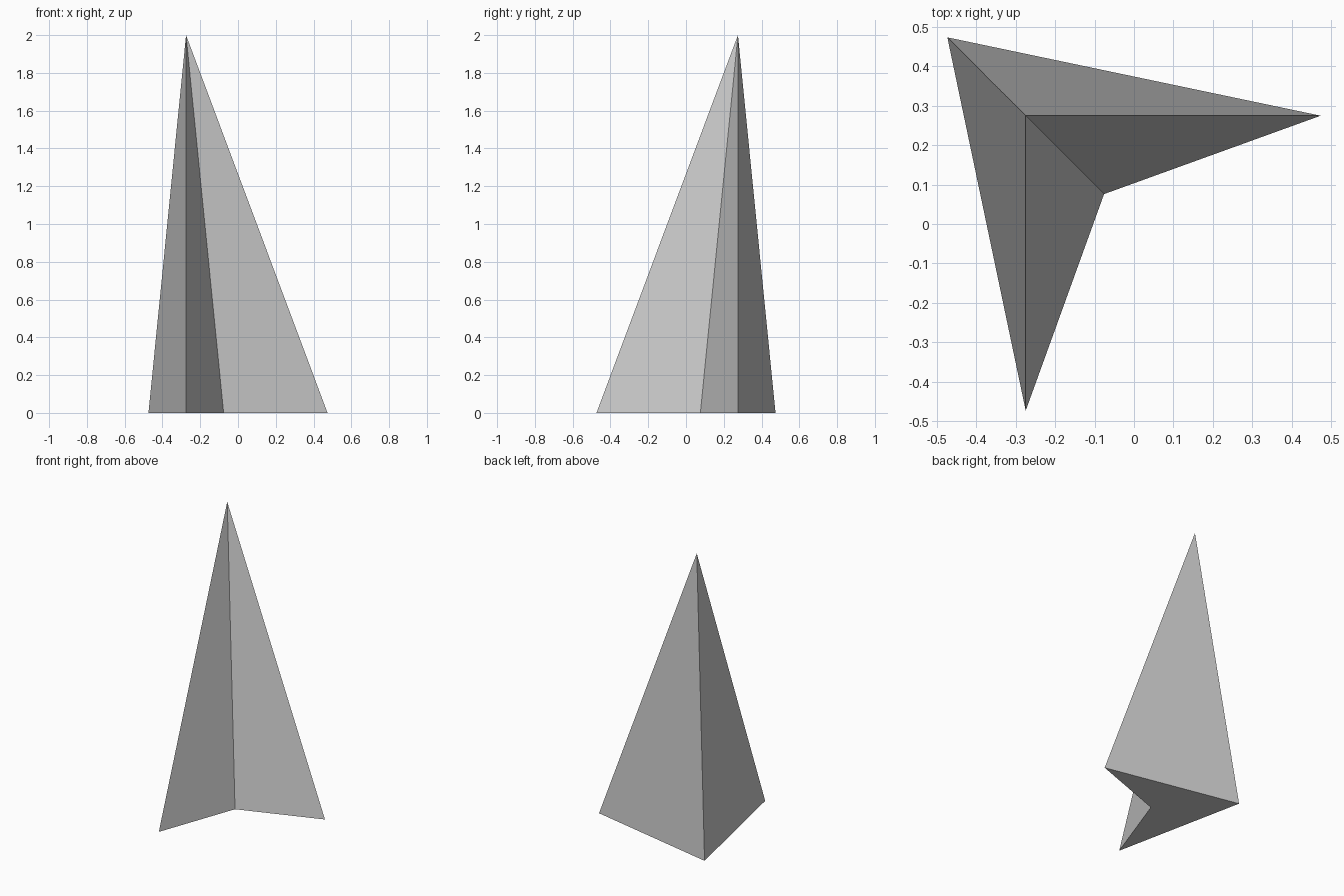
import bpy, bmesh

if "Cube" in bpy.data.objects:
    bpy.data.objects.remove(bpy.data.objects["Cube"])

HEIGHT = 2.0
APEX = (-0.275, 0.275)

# Arrowhead footprint (counter-clockwise): tip, left wing, notch, right wing
FOOTPRINT = [(-0.474, 0.474), (-0.275, -0.474), (-0.076, 0.076), (0.474, 0.275)]

bm = bmesh.new()
base = [bm.verts.new((x, y, 0)) for x, y in FOOTPRINT]
apex = bm.verts.new((*APEX, HEIGHT))

# Four sloping sides
for i, v in enumerate(base):
    bm.faces.new((v, base[(i + 1) % len(base)], apex))

# Closed underside
bm.faces.new(base[::-1])

mesh = bpy.data.meshes.new("arrowhead_spire")
bm.to_mesh(mesh)
bm.free()
bpy.context.collection.objects.link(bpy.data.objects.new("arrowhead_spire", mesh))
